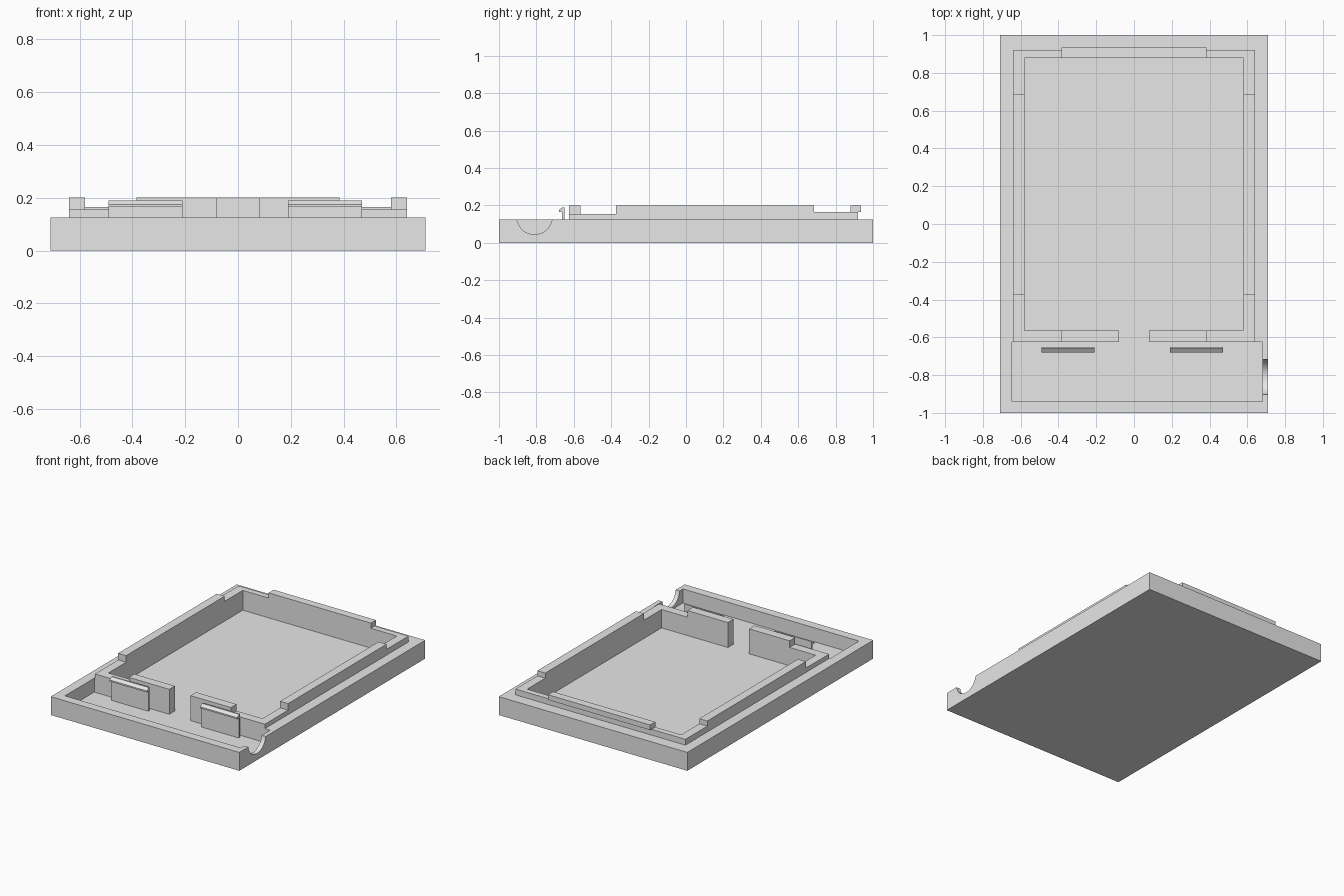
import bpy, bmesh
from mathutils import Matrix

if "Cube" in bpy.data.objects:
    bpy.data.objects.remove(bpy.data.objects["Cube"])

grey = bpy.data.materials.new("plain grey")
grey.use_nodes = True
grey.diffuse_color = (0.8, 0.8, 0.8, 1)
grey.node_tree.nodes["Principled BSDF"].inputs["Base Color"].default_value = (0.8, 0.8, 0.8, 1)


def finish(name, bm):
    bmesh.ops.recalc_face_normals(bm, faces=bm.faces)
    mesh = bpy.data.meshes.new(name)
    bm.to_mesh(mesh)
    bm.free()
    mesh.materials.append(grey)
    obj = bpy.data.objects.new(name, mesh)
    bpy.context.collection.objects.link(obj)
    return obj


def box(name, x, y, z):
    bm = bmesh.new()
    bmesh.ops.create_cube(bm, size=1)
    for v in bm.verts:
        v.co = [lim[0] if c < 0 else lim[1] for c, lim in zip(v.co, (x, y, z))]
    return finish(name, bm)


def extrude_x(name, profile, x0, x1):
    """Sweep a (y, z) outline along x."""
    bm = bmesh.new()
    face = bm.faces.new([bm.verts.new((x0, y, z)) for y, z in profile])
    swept = bmesh.ops.extrude_face_region(bm, geom=[face])["geom"]
    bmesh.ops.translate(bm, vec=(x1 - x0, 0, 0),
                        verts=[g for g in swept if isinstance(g, bmesh.types.BMVert)])
    return finish(name, bm)


def cut(target, cutter):
    mod = target.modifiers.new("cut", "BOOLEAN")
    mod.operation = "DIFFERENCE"
    mod.solver = "EXACT"
    mod.object = cutter
    bpy.context.view_layer.objects.active = target
    bpy.ops.object.modifier_apply(modifier=mod.name)
    bpy.data.objects.remove(cutter)


FLOOR, RIM = 0.03, 0.125
LOW, MID, HIGH = 0.155, 0.165, 0.2
OUT, INN = 0.64, 0.58           # lip outer and inner half width
FRONT, DIV = -0.625, -0.565     # divider front and back
BACK_IN, BACK = 0.88, 0.92

# Tray body with main bay, front bay and the gap joining them
tray = box("tray", (-0.71, 0.71), (-1, 1), (0, RIM))
cut(tray, box("main_bay", (-INN, INN), (DIV, BACK_IN), (FLOOR, 0.4)))
cut(tray, box("front_bay", (-0.645, 0.68), (-0.94, FRONT), (FLOOR, 0.4)))
cut(tray, box("gap", (-0.08, 0.08), (FRONT - 0.03, DIV + 0.03), (FLOOR, 0.4)))

# Round cable notch in the left wall
bm = bmesh.new()
bmesh.ops.create_cone(bm, cap_ends=True, segments=48, radius1=0.095, radius2=0.095, depth=0.12,
                      matrix=Matrix.Translation((0.72, -0.81, 0.14)) @ Matrix.Rotation(1.5707963, 4, "Y"))
cut(tray, finish("cable_notch", bm))

# Raised lip, mirrored on both sides
for side, s in (("left", 1), ("right", -1)):
    def lip(name, x0, x1, y, top):
        box(side + "_" + name, sorted((s * x0, s * x1)), y, (RIM, top))
    lip("front_lip", INN, OUT, (DIV, -0.375), LOW)
    lip("side_lip", INN, OUT, (-0.375, 0.685), HIGH)
    lip("rear_lip", INN, OUT, (0.685, BACK), MID)
    lip("divider", 0.08, 0.385, (FRONT, DIV), HIGH)
    lip("divider_end", 0.385, OUT, (FRONT, DIV), LOW)
box("back_lip", (-INN, INN), (BACK_IN, BACK), (RIM, MID))

# Overhanging tongue at the back
box("back_tongue", (-0.385, 0.385), (BACK_IN, 0.935), (MID, HIGH))

# Snap clips with a sloped barb facing the front
clip = [(-0.65, FLOOR), (-0.65, 0.19), (-0.66, 0.19), (-0.68, 0.175),
        (-0.68, MID), (-0.663, MID), (-0.663, FLOOR)]
extrude_x("right_clip", clip, -0.49, -0.21)
extrude_x("left_clip", clip, 0.19, 0.47)

# Keep hard edges crisp while smoothing the notch
bpy.ops.object.select_all(action="DESELECT")
tray.select_set(True)
bpy.context.view_layer.objects.active = tray
bpy.ops.object.shade_smooth_by_angle(angle=0.5)
